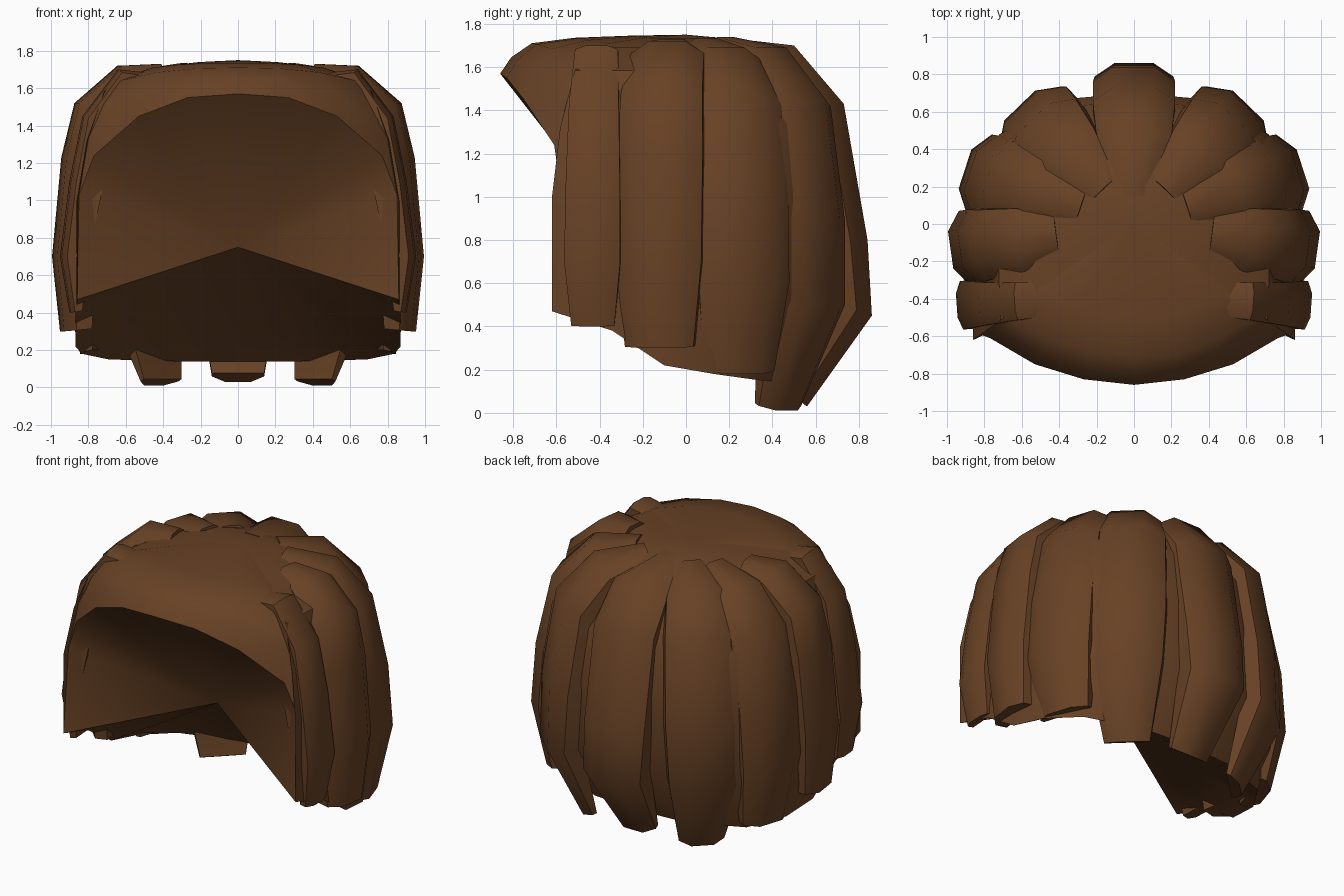
import bpy, bmesh, math
from mathutils import Vector

if "Cube" in bpy.data.objects:
    bpy.data.objects.remove(bpy.data.objects["Cube"])

brown = bpy.data.materials.new("brown_hair")
brown.diffuse_color = (0.137, 0.054, 0.0185, 1)
brown.use_nodes = True
brown.node_tree.nodes["Principled BSDF"].inputs["Base Color"].default_value = brown.diffuse_color


def finish(name, bm, angle):
    bmesh.ops.remove_doubles(bm, verts=bm.verts, dist=0.002)
    bmesh.ops.recalc_face_normals(bm, faces=bm.faces)
    mesh = bpy.data.meshes.new(name)
    bm.to_mesh(mesh)
    bm.free()
    mesh.materials.append(brown)
    ob = bpy.data.objects.new(name, mesh)
    bpy.context.collection.objects.link(ob)
    bpy.ops.object.select_all(action='DESELECT')
    ob.select_set(True)
    bpy.context.view_layer.objects.active = ob
    bpy.ops.object.shade_smooth_by_angle(angle=math.radians(angle))
    return ob


# Cap: columns run from the crown to the rim (x, y, rim height), right half
half = [(0, -.86, 1.57), (.27, -.83, 1.55), (.53, -.75, 1.45), (.77, -.61, 1.24),
        (.85, -.58, 1.03), (.86, -.62, .47), (.87, -.34, .38), (.87, -.1, .22),
        (.87, .18, .18), (.72, .48, .15), (.35, .67, .14), (0, .7, .14)]
loop = half + [(-x, y, z) for x, y, z in half[-2:0:-1]]
front_levels = [(.3, .025), (.6, .08), (.83, .22), (.94, .58), (1, 1)]
back_levels = [(.3, .025), (.6, .13), (.8, .32), (.94, .55), (1, 1)]
TOP = 1.75
bm = bmesh.new()
columns = []
for x, y, zr in loop:
    drop = min(TOP - zr, .75)
    back = y > 0
    levels = back_levels if back else front_levels
    col = [bm.verts.new((x * k, y * k, TOP - drop * d)) for k, d in levels]
    col.append(bm.verts.new((x, y, max(zr, min(.52, zr + drop)))))
    col.append(bm.verts.new((x * (.96 if back else 1), y * (.72 if back else 1), zr)))
    columns.append(col)
crown = bm.verts.new((0, 0, TOP))
hollow = bm.verts.new((0, -.22, .75))   # deepest point of the face opening
for i, a in enumerate(columns):
    b = columns[(i + 1) % len(columns)]
    bm.faces.new((crown, a[0], b[0]))
    for k in range(len(a) - 1):
        bm.faces.new((a[k], a[k + 1], b[k + 1], b[k]))
    bm.faces.new((hollow, b[-1], a[-1]))
finish("hair_cap", bm, 42)


def lock(name, angle, path, widths, depths, side=1, origin_y=0.0, bevel=.36):
    """Sweep a bevelled slab along a (radius, height) path in a radial plane."""
    a = math.radians(angle)
    out = Vector((math.cos(a), math.sin(a), 0))
    across = Vector((-math.sin(a), math.cos(a), 0))
    bm = bmesh.new()
    rings = []
    for i, (r, z) in enumerate(path):
        p, q = path[max(i - 1, 0)], path[min(i + 1, len(path) - 1)]
        t = Vector((q[0] - p[0], q[1] - p[1])).normalized()
        inward = out * t.y + Vector((0, 0, -t.x))
        w, d = widths[i], depths[i]
        section = [(-w, d), (-w, bevel * w), (-.5 * w, 0),
                   (.5 * w, 0), (w, bevel * w), (w, d)]
        base = out * r + Vector((0, origin_y, z))
        ring = []
        for u, v in section:
            co = base + across * u + inward * v
            co.x *= side
            ring.append(bm.verts.new(co))
        rings.append(ring)
    for r0, r1 in zip(rings, rings[1:]):
        for k in range(6):
            n = (k + 1) % 6
            bm.faces.new((r0[k], r0[n], r1[n], r1[k]))
    bm.faces.new(rings[0])
    bm.faces.new(rings[-1])
    return finish(name, bm, 45)


# Back centre lock
lock("back_lock", 90,
     [(.15, 1.74), (.5, 1.7), (.73, 1.43), (.84, .8), (.86, .45), (.56, .03)],
     [.1, .2, .22, .22, .21, .14], [.08, .16, .22, .24, .2, .08])

# Mirrored locks around the sides
for side, tag in ((1, "right"), (-1, "left")):
    lock(tag + "_rear_lock", 46,
         [(.25, 1.74), (.55, 1.69), (.78, 1.45), (.87, .9), (.88, .48), (.65, .01)],
         [.1, .2, .24, .25, .23, .14], [.09, .16, .22, .24, .2, .08], side)
    lock(tag + "_rear_side_lock", 18,
         [(.3, 1.735), (.6, 1.69), (.82, 1.46), (.92, 1.0), (.95, .6), (.86, .18)],
         [.1, .18, .22, .225, .22, .17], [.08, .15, .2, .22, .2, .1], side)
    lock(tag + "_side_lock", -8,
         [(.42, 1.73), (.64, 1.72), (.87, 1.52), (.94, 1.23), (.99, .7), (.95, .3)],
         [.1, .17, .19, .2, .2, .16], [.08, .15, .18, .2, .2, .14], side)
    # Narrow box-like lock beside the face
    lock(tag + "_front_lock", -4,
         [(.46, 1.68), (.64, 1.7), (.83, 1.45), (.9, 1.1), (.95, .7), (.9, .4)],
         [.09, .1, .115, .125, .13, .1], [.1, .16, .17, .17, .14, .06], side,
         origin_y=-.37, bevel=.2)
